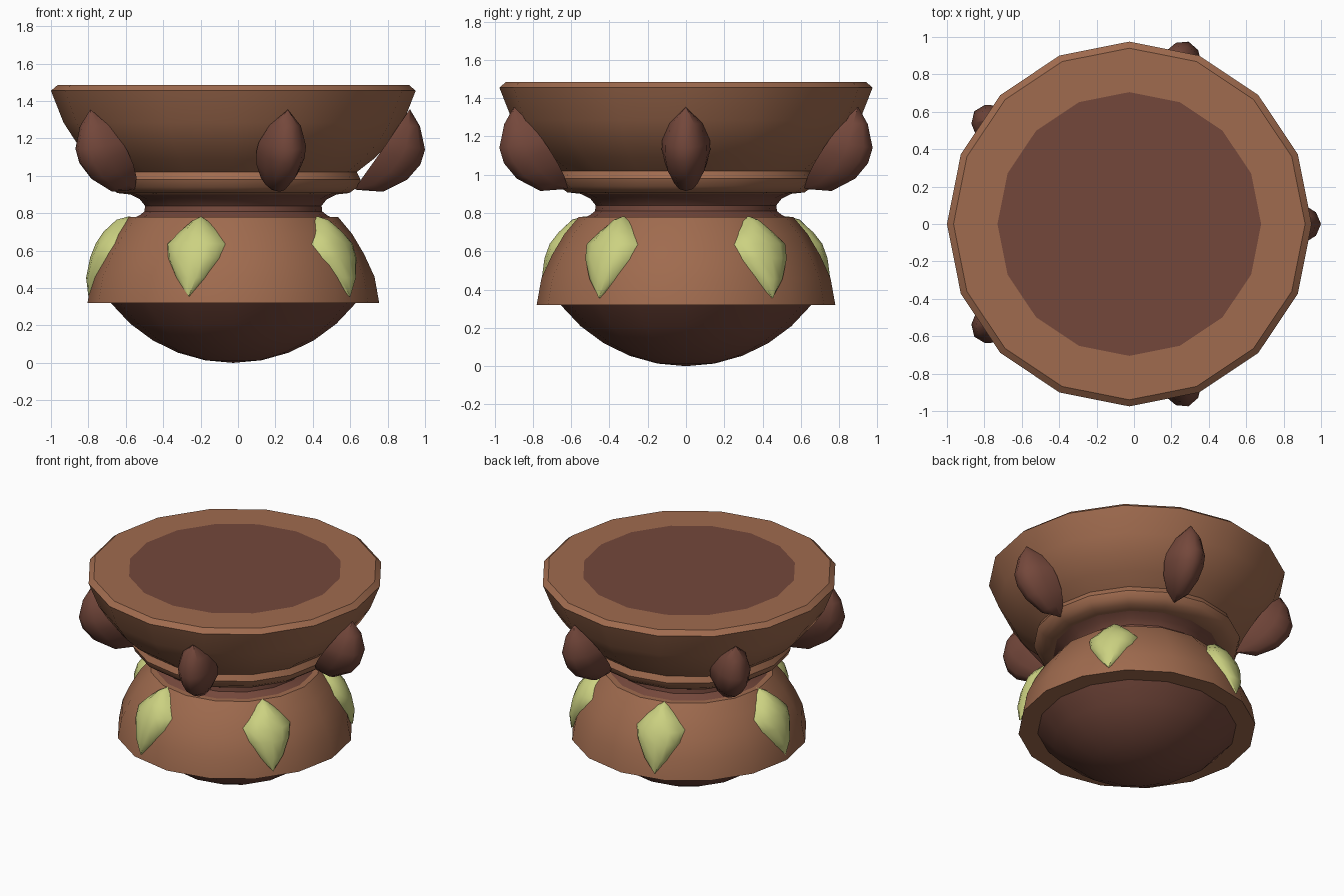
import bpy, bmesh, math

if "Cube" in bpy.data.objects:
    bpy.data.objects.remove(bpy.data.objects["Cube"])

CX = -0.025   # axis of the turned body
SEG = 16


def material(name, rgb):
    m = bpy.data.materials.new(name)
    m.diffuse_color = (*rgb, 1)
    m.use_nodes = True
    m.node_tree.nodes["Principled BSDF"].inputs["Base Color"].default_value = m.diffuse_color
    return m


BROWN = material("clay brown", (0.35, 0.147, 0.077))
DARK = material("dark brown", (0.175, 0.064, 0.044))
GREEN = material("leaf green", (0.60, 0.64, 0.22))


def finish(name, bm, mats, angle=35):
    bmesh.ops.remove_doubles(bm, verts=bm.verts, dist=1e-5)
    bmesh.ops.recalc_face_normals(bm, faces=bm.faces)
    me = bpy.data.meshes.new(name)
    bm.to_mesh(me)
    bm.free()
    for m in mats:
        me.materials.append(m)
    ob = bpy.data.objects.new(name, me)
    bpy.context.collection.objects.link(ob)
    bpy.ops.object.select_all(action='DESELECT')
    ob.select_set(True)
    bpy.context.view_layer.objects.active = ob
    bpy.ops.object.shade_smooth_by_angle(angle=math.radians(angle))
    return ob


def lathe(name, profile, mats):
    """Turn an (r, z) profile around the body axis."""
    bm = bmesh.new()
    rings = []
    for r, z in profile:
        if r == 0:
            rings.append([bm.verts.new((CX, 0, z))] * SEG)
        else:
            rings.append([bm.verts.new((CX + r * math.cos(i * math.tau / SEG),
                                        r * math.sin(i * math.tau / SEG), z))
                          for i in range(SEG)])
    for a, b in zip(rings, rings[1:]):
        for i in range(SEG):
            j = (i + 1) % SEG
            bm.faces.new(dict.fromkeys((a[i], a[j], b[j], b[i])))
    return finish(name, bm, mats)


def lens(name, rings, angle, mat, steps=6):
    """Half-lens on the body; rings are (inner r, inner z, outer r, outer z, half width)."""
    bm = bmesh.new()
    ca, sa = math.cos(angle), math.sin(angle)
    loops = []
    for ri, zi, ro, zo, w in rings:
        loop = []
        for k in range(steps + 1):
            t = math.pi * k / steps
            s, side = math.sin(t), w * math.cos(t)
            r, z = ri + (ro - ri) * s, zi + (zo - zi) * s
            loop.append(bm.verts.new((CX + r * ca - side * sa, r * sa + side * ca, z)))
        loops.append(loop)
    for a, b in zip(loops, loops[1:]):
        for k in range(steps + 1):
            j = (k + 1) % (steps + 1)
            bm.faces.new((a[k], a[j], b[j], b[k]))
    bmesh.ops.dissolve_degenerate(bm, dist=1e-5, edges=bm.edges)
    return finish(name, bm, [mat], 50)


# Rounded underside
R = 0.83
dome = [(R * math.sin(a), R - R * math.cos(a))
        for a in (math.radians(52.0) * i / 5 for i in range(6))]
lathe("round_base", dome + [(0, dome[-1][1])], [DARK])

# Flared skirt
lathe("skirt", [(0, 0.32), (0.78, 0.32), (0.755, 0.46), (0.70, 0.58), (0.635, 0.69),
                (0.56, 0.78), (0, 0.78)], [BROWN])

# Pinched neck
lathe("neck", [(0, 0.77), (0.54, 0.77), (0.50, 0.79), (0.475, 0.81), (0.472, 0.84),
               (0.50, 0.875), (0.56, 0.905), (0, 0.91)], [DARK])

# Bowl with rolled collar and chamfered rim; its centre disc is dark
bowl = lathe("bowl", [(0, 0.903), (0.55, 0.90), (0.62, 0.908), (0.665, 0.94), (0.68, 0.98),
                      (0.66, 1.02), (0.75, 1.09), (0.84, 1.18), (0.908, 1.285),
                      (0.975, 1.455), (0.94, 1.485), (0.705, 1.485), (0, 1.485)],
             [BROWN, DARK])
for p in bowl.data.polygons:
    c = p.center
    if c.z > 1.48 and math.hypot(c.x - CX, c.y) < 0.6:
        p.material_index = 1

# Five spikes around the bowl and five leaves around the skirt
SPIKE = [(0.940, 1.352, 0.945, 1.355, 0.0), (0.885, 1.27, 0.998, 1.265, 0.085),
         (0.825, 1.18, 1.025, 1.14, 0.125), (0.79, 1.13, 1.0, 1.06, 0.127),
         (0.74, 1.06, 0.93, 0.98, 0.11), (0.69, 0.99, 0.80, 0.915, 0.07),
         (0.65, 0.93, 0.66, 0.925, 0.0)]
LEAF = [(0.765, 0.355, 0.775, 0.355, 0.0), (0.725, 0.455, 0.787, 0.455, 0.085),
        (0.68, 0.56, 0.765, 0.565, 0.145), (0.635, 0.635, 0.735, 0.64, 0.165),
        (0.59, 0.70, 0.695, 0.70, 0.11), (0.55, 0.755, 0.625, 0.765, 0.045),
        (0.54, 0.78, 0.56, 0.783, 0.0)]
for i in range(5):
    a = i * math.tau / 5
    lens(f"spike_{i + 1}", SPIKE, a, DARK)
    lens(f"leaf_{i + 1}", LEAF, a + math.tau / 10, GREEN)
